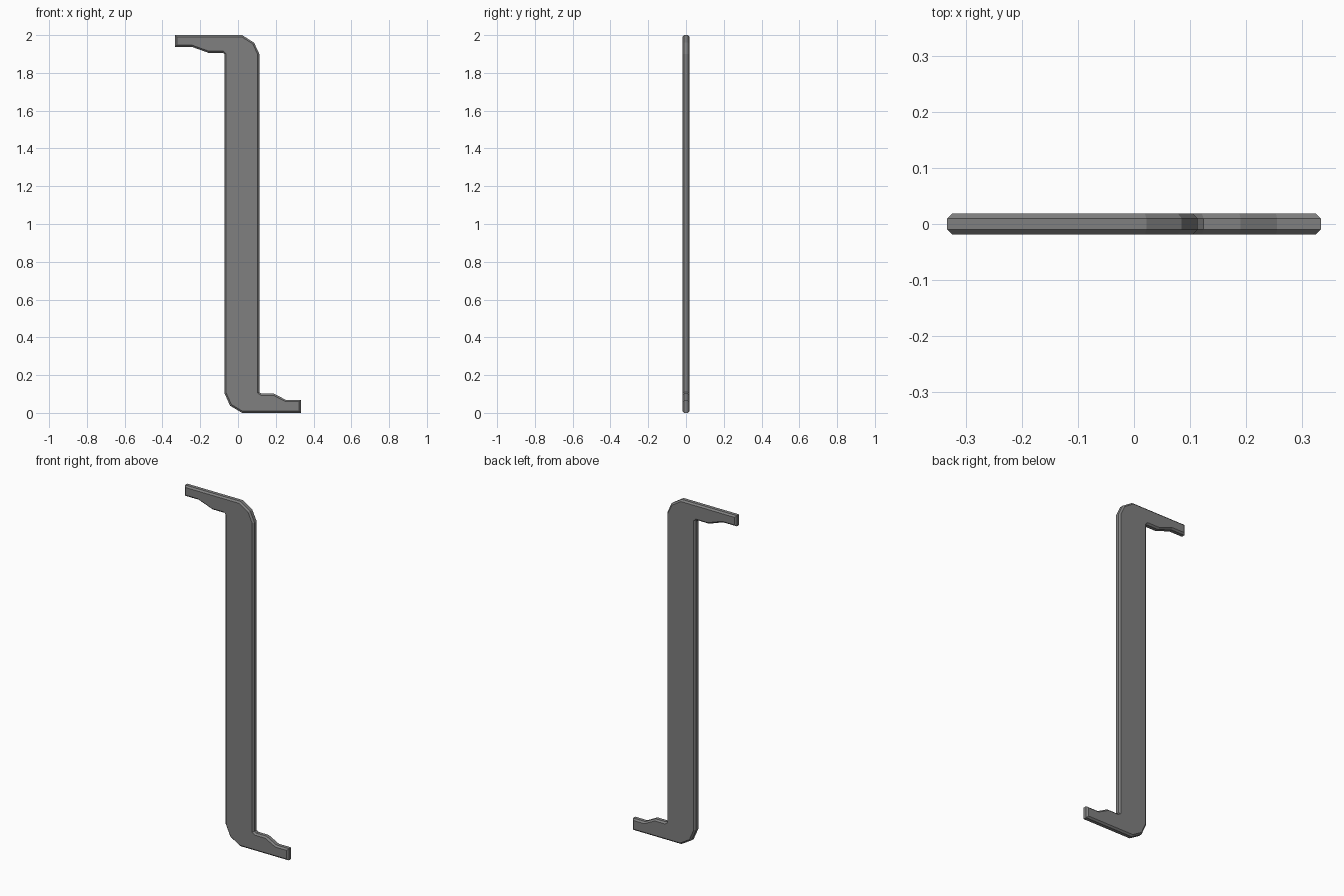
import bpy
import bmesh

cube = bpy.data.objects.get("Cube")
if cube:
    bpy.data.objects.remove(cube, do_unlink=True)

RIM = 0.01      # half width of the flat outer rim
BEVEL = 0.009   # chamfer size

# Outline of the handle in x and z, counter-clockwise from the lower arm
lower_arm = [(0.022, 0), (0.333, 0), (0.333, 0.068), (0.255, 0.068),
             (0.19, 0.102), (0.124, 0.102), (0.113, 0.11)]
upper_bend = [(0.113, 1.9), (0.085, 1.96), (0.022, 2)]
upper_arm = [(-0.333, 2), (-0.333, 1.938), (-0.245, 1.938),
             (-0.156, 1.906), (-0.08, 1.906), (-0.072, 1.898)]
lower_bend = [(-0.072, 0.105), (-0.042, 0.038)]
outline = lower_arm + upper_bend + upper_arm + lower_bend

# Flat grey metal
metal = bpy.data.materials.new("grey metal")
metal.use_nodes = True
grey = (0.216, 0.216, 0.216, 1)
metal.diffuse_color = grey
metal.node_tree.nodes["Principled BSDF"].inputs["Base Color"].default_value = grey

# Extrude the outline, then chamfer both broad faces
bm = bmesh.new()
front = bm.faces.new([bm.verts.new((x, -RIM, z)) for x, z in outline])
extruded = bmesh.ops.extrude_face_region(bm, geom=[front], use_keep_orig=True)
back_verts = [v for v in extruded["geom"] if isinstance(v, bmesh.types.BMVert)]
bmesh.ops.translate(bm, verts=back_verts, vec=(0, 2 * RIM, 0))
bmesh.ops.recalc_face_normals(bm, faces=bm.faces)
caps = [f for f in bm.faces if len(f.verts) == len(outline)]
bmesh.ops.inset_individual(bm, faces=caps, thickness=BEVEL, depth=BEVEL,
                           use_even_offset=True)

mesh = bpy.data.meshes.new("handle_bar")
bm.to_mesh(mesh)
bm.free()
mesh.materials.append(metal)
handle = bpy.data.objects.new("handle_bar", mesh)
bpy.context.collection.objects.link(handle)
